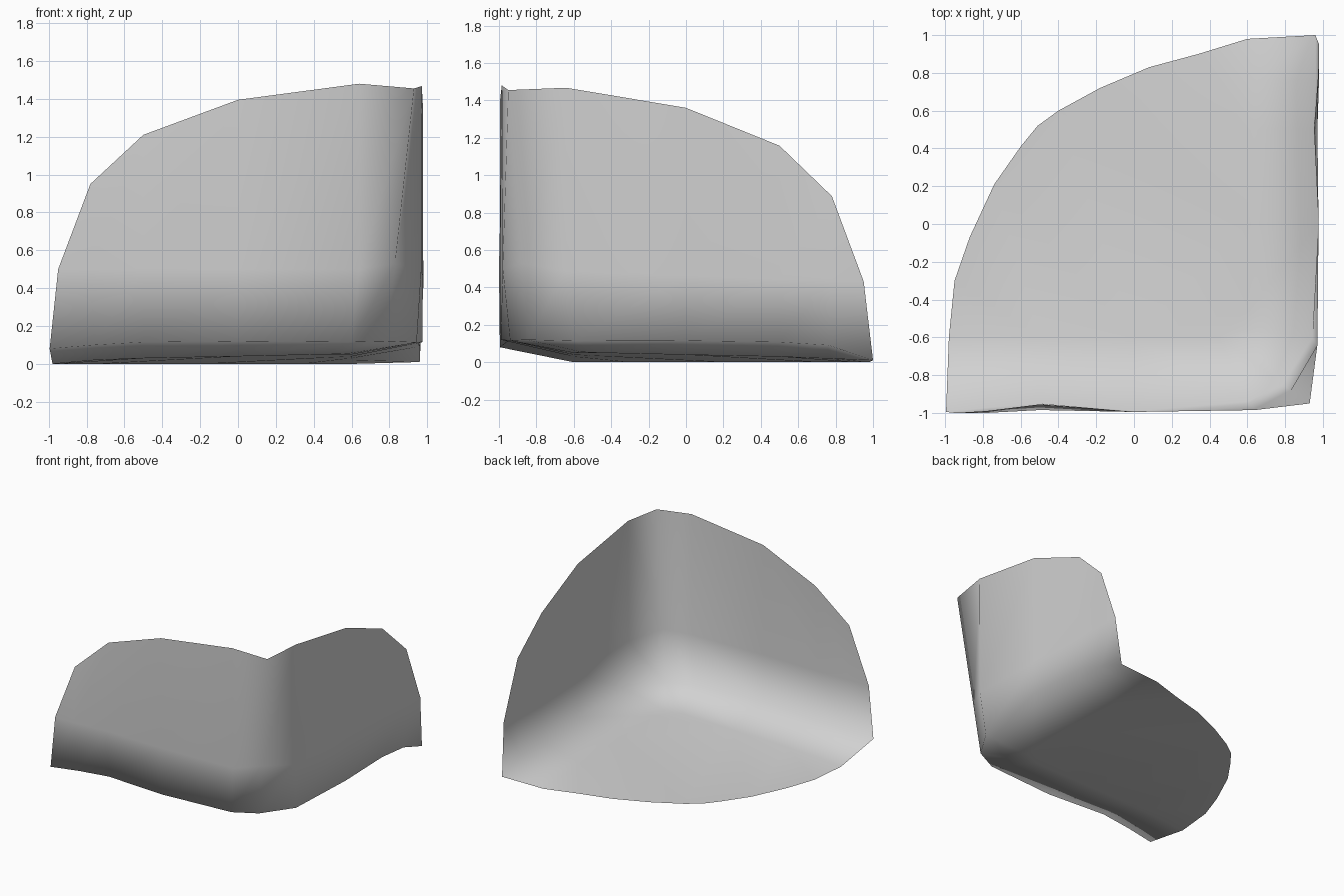
import bpy
import bmesh

cube = bpy.data.objects.get("Cube")
if cube:
    bpy.data.objects.remove(cube, do_unlink=True)

# one flat colour
grey = bpy.data.materials.new("light_grey")
grey.use_nodes = True
colour = (0.64, 0.64, 0.64, 1)
grey.diffuse_color = colour
grey.node_tree.nodes["Principled BSDF"].inputs["Base Color"].default_value = colour


def mirrored(row, drop=0.0):
    """Continue a row round the corner, reflected across the diagonal."""
    other = [(0.98 - 0.6 * (y + 1), -x, z - drop * (1 - x)) for x, y, z in row[:-1]]
    return row + other[::-1]


# front-wall rows from the free end to the corner (last point)
rim = mirrored([(-.95, -1, .5), (-.78, -.99, .95), (-.5, -.955, 1.21),
                (0, -.995, 1.395), (.64, -.985, 1.48), (.93, -.95, 1.455)], 0.035)
waist = mirrored([(-.95, -1, .5), (-.78, -1, .5), (-.5, -.985, .5),
                  (0, -.995, .5), (.64, -.98, .5), (.83, -.88, .53)], 0.035)
base = mirrored([(-.995, -.995, .08), (-.76, -.97, .1), (-.5, -.95, .115),
                 (0, -.99, .12), (.6, -.94, .115), (.785, -.85, .12)], 0.005)
base[-1] = (.96, 1, .01)

# inner edge of the fold, where it meets the floor
fold = [(-.98, -.6, 0), (-.76, -.6, .02), (-.5, -.6, .03),
        (0, -.6, .04), (.45, -.6, .05), (.58, -.56, .055)]
inner = fold + [(-y, -x, z) for x, y, z in fold[-2::-1]]

# rounded free edge of the floor
arc = [(.34, .9), (.08, .83), (-.18, .72), (-.4, .6), (-.51, .52),
       (-.6, .41), (-.74, .21), (-.87, -.07), (-.95, -.3)]

# continuous sheet: walls, rounded fold and floor
bm = bmesh.new()
rows = [[bm.verts.new(p) for p in row] for row in (rim, waist, base, inner)]
for upper, lower in zip(rows, rows[1:]):
    for i in range(len(upper) - 1):
        bm.faces.new((lower[i], lower[i + 1], upper[i + 1], upper[i]))
edge = [bm.verts.new((x, y, 0)) for x, y in arc]
floor = bm.faces.new((rows[3] + edge)[::-1])
bmesh.ops.triangulate(bm, faces=[floor])
bmesh.ops.remove_doubles(bm, verts=bm.verts, dist=0.001)
bmesh.ops.recalc_face_normals(bm, faces=bm.faces)
# outside of the sheet faces down under the floor
lowest = min(bm.faces, key=lambda f: f.calc_center_median().z)
if lowest.normal.z > 0:
    bmesh.ops.reverse_faces(bm, faces=bm.faces)
for face in bm.faces:
    face.smooth = True

mesh = bpy.data.meshes.new("corner_shell")
bm.to_mesh(mesh)
bm.free()
mesh.materials.append(grey)
shell = bpy.data.objects.new("corner_shell", mesh)
bpy.context.collection.objects.link(shell)
